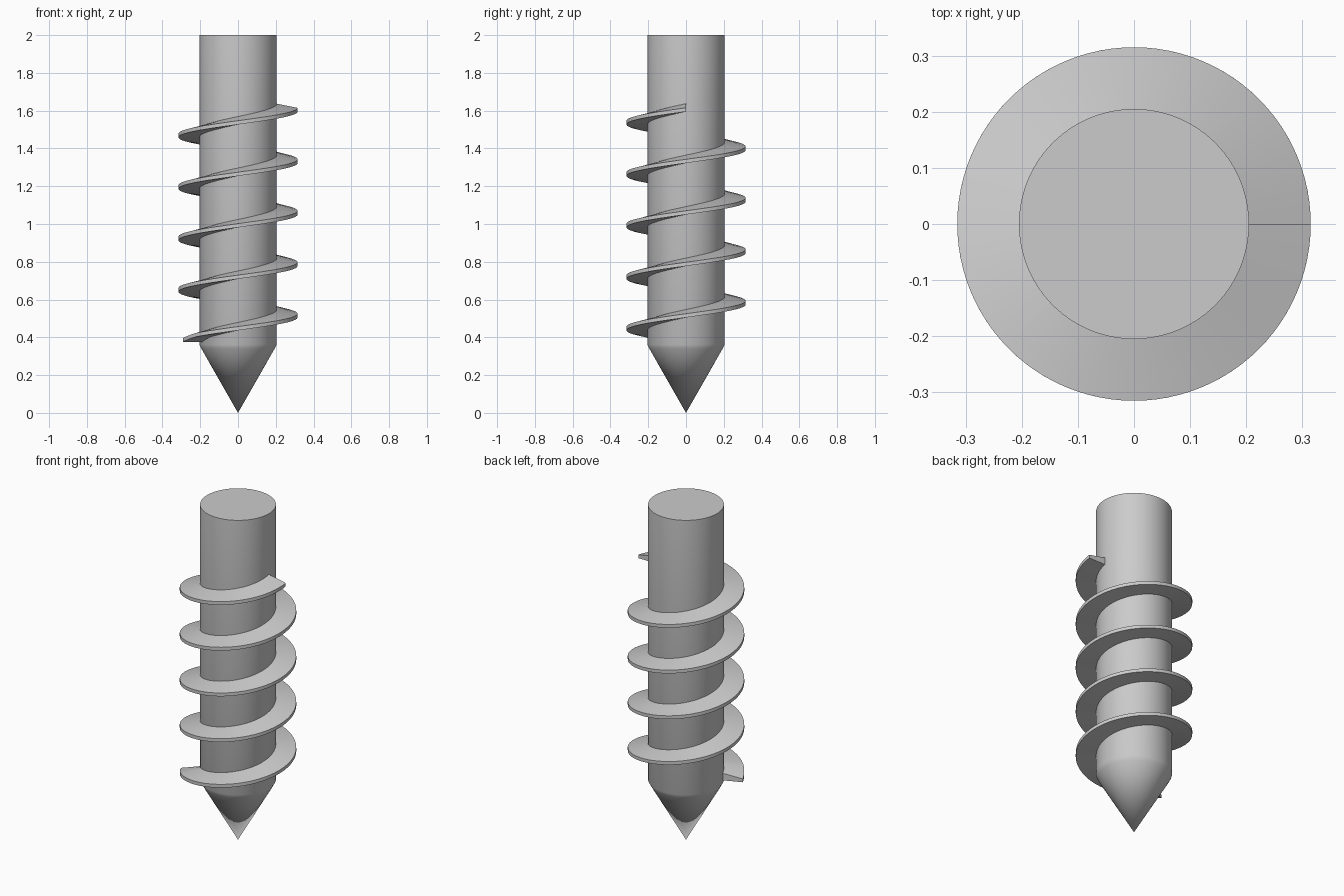
import bpy
import bmesh
from math import cos, sin, radians

cube = bpy.data.objects.get("Cube")
if cube:
    bpy.data.objects.remove(cube, do_unlink=True)

steel = bpy.data.materials.new("grey_steel")
steel.use_nodes = True
colour = (0.6, 0.6, 0.6, 1)
steel.diffuse_color = colour
steel.node_tree.nodes["Principled BSDF"].inputs["Base Color"].default_value = colour

SHAFT_R, THREAD_R = 0.205, 0.315
PITCH, THREAD_TOP = 0.2725, 1.595
START, TURNS = 202, 5
SEGMENTS = 96


def finish(name, bm, angle):
    """Turn a bmesh into a smooth-shaded object with sharp edges kept."""
    bmesh.ops.recalc_face_normals(bm, faces=bm.faces)
    mesh = bpy.data.meshes.new(name)
    bm.to_mesh(mesh)
    bm.free()
    mesh.materials.append(steel)
    obj = bpy.data.objects.new(name, mesh)
    bpy.context.collection.objects.link(obj)
    bpy.ops.object.select_all(action='DESELECT')
    obj.select_set(True)
    bpy.context.view_layer.objects.active = obj
    bpy.ops.object.shade_smooth_by_angle(angle=radians(angle))
    return obj


# Shaft with conical point, turned from a profile
bm = bmesh.new()
profile = [(0, 0), (0.194, 0.34), (SHAFT_R, 0.362), (SHAFT_R, 2), (0, 2)]
verts = [bm.verts.new((r, 0, z)) for r, z in profile]
edges = [bm.edges.new(pair) for pair in zip(verts, verts[1:])]
bmesh.ops.spin(bm, geom=verts + edges, cent=(0, 0, 0), axis=(0, 0, 1),
               angle=radians(360), steps=SEGMENTS, use_merge=True)
bmesh.ops.remove_doubles(bm, verts=bm.verts, dist=0.0001)
finish("shaft", bm, 40)

# Helical thread, a tapered section swept up to the right-hand side
bm = bmesh.new()
section = [(0.19, 0), (THREAD_R, 0), (THREAD_R, 0.02), (0.19, 0.045)]
sweep = TURNS * 360 - START
steps = round(sweep / 360 * SEGMENTS)
rings = []
for i in range(steps + 1):
    degrees = START + sweep * i / steps
    a = radians(degrees)
    base = THREAD_TOP + (degrees / 360 - TURNS) * PITCH
    base -= 0.01 * max(0, 1 - i / 6)
    rings.append([bm.verts.new((r * cos(a), r * sin(a), base + z))
                  for r, z in section])
for low, high in zip(rings, rings[1:]):
    for k in range(4):
        n = (k + 1) % 4
        bm.faces.new((low[k], low[n], high[n], high[k]))
bm.faces.new(rings[0])
bm.faces.new(rings[-1])
finish("thread", bm, 30)
